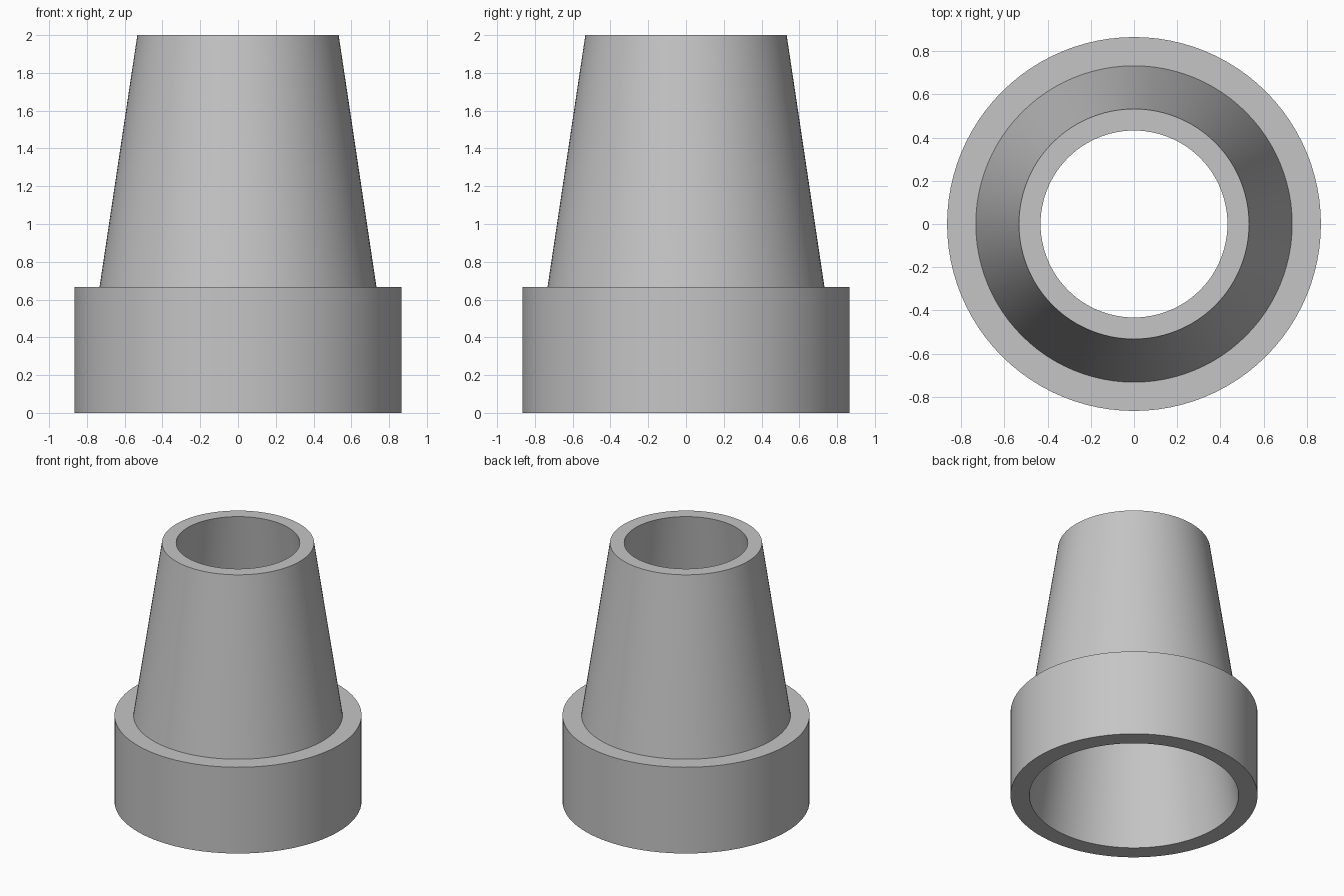
import bpy
import bmesh
import math

cube = bpy.data.objects.get("Cube")
if cube:
    bpy.data.objects.remove(cube, do_unlink=True)

# Material
grey = bpy.data.materials.new("plain_grey")
grey.use_nodes = True
colour = (0.56, 0.56, 0.56, 1.0)
grey.diffuse_color = colour
grey.node_tree.nodes["Principled BSDF"].inputs["Base Color"].default_value = colour


def lathe(name, profile, segments=96):
    """Spin a closed (radius, height) profile around the z axis."""
    bm = bmesh.new()
    rings = []
    for radius, z in profile:
        ring = []
        for i in range(segments):
            a = math.tau * i / segments
            ring.append(bm.verts.new((radius * math.cos(a), radius * math.sin(a), z)))
        rings.append(ring)
    for low, high in zip(rings, rings[1:] + rings[:1]):
        for i in range(segments):
            j = (i + 1) % segments
            bm.faces.new((low[i], low[j], high[j], high[i]))
    bmesh.ops.recalc_face_normals(bm, faces=bm.faces)
    mesh = bpy.data.meshes.new(name)
    bm.to_mesh(mesh)
    bm.free()
    obj = bpy.data.objects.new(name, mesh)
    bpy.context.collection.objects.link(obj)
    mesh.materials.append(grey)
    bpy.ops.object.select_all(action="DESELECT")
    obj.select_set(True)
    bpy.context.view_layer.objects.active = obj
    bpy.ops.object.shade_smooth_by_angle(angle=math.radians(30))
    return obj


# Hollow tapered sleeve with a straight collar and a tapered bore
collar_height, height = 0.667, 2.0
lathe("tapered_sleeve", [
    (0.866, 0.0),             # collar foot
    (0.866, collar_height),   # collar shoulder
    (0.733, collar_height),   # cone foot
    (0.533, height),          # outer rim
    (0.433, height),          # inner rim
    (0.733, 0.0),             # bore mouth
])
